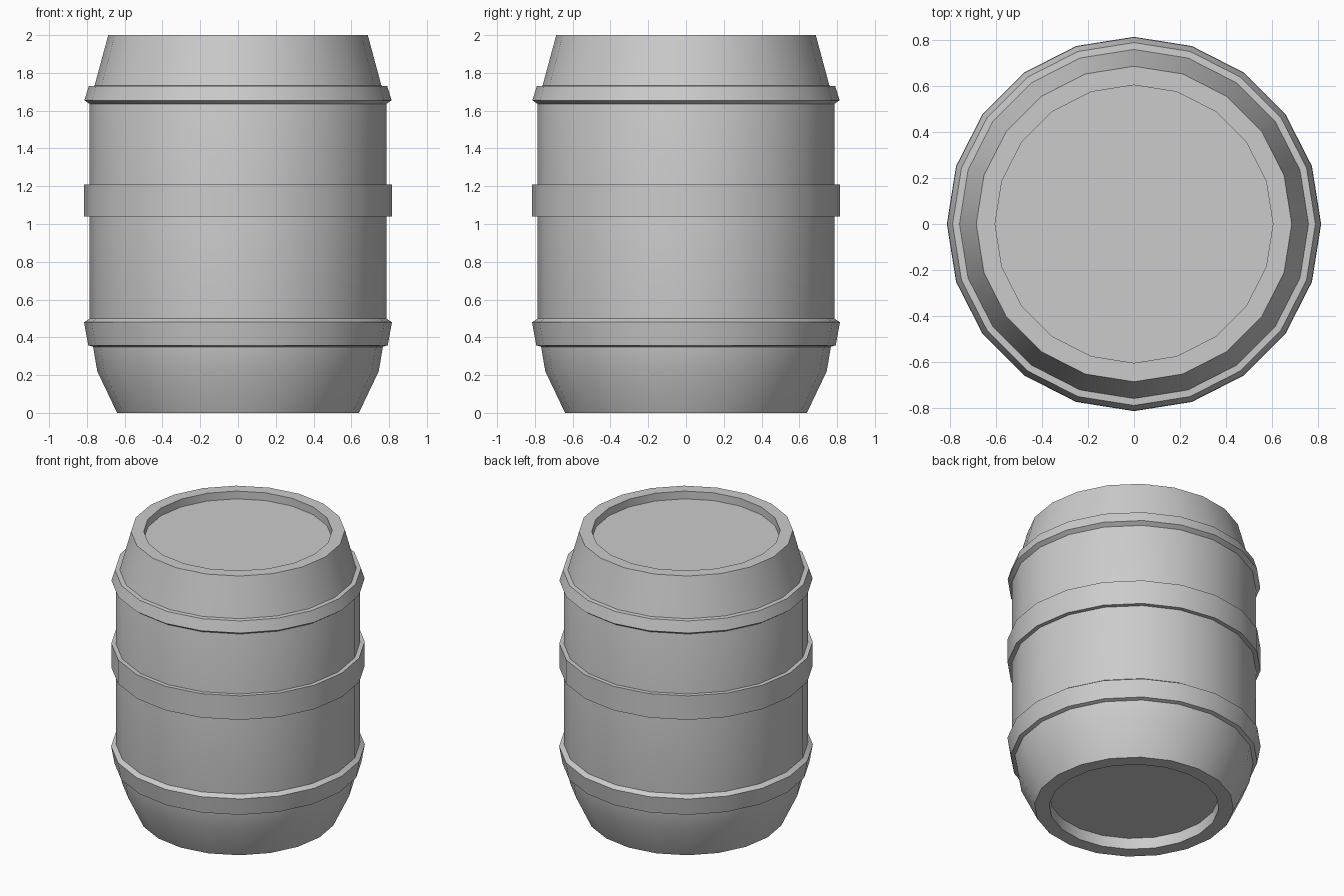
import bpy, bmesh, math

if "Cube" in bpy.data.objects:
    bpy.data.objects.remove(bpy.data.objects["Cube"])

SIDES = 20


def lathe(name, profile):
    """Revolve (radius, z) points around z; radius 0 becomes a flat cap."""
    bm = bmesh.new()
    rings = []
    for r, z in profile:
        rings.append([bm.verts.new((r * math.cos(2 * math.pi * i / SIDES),
                                    r * math.sin(2 * math.pi * i / SIDES), z))
                      for i in range(SIDES)])
    for a, b in zip(rings, rings[1:]):
        for i in range(SIDES):
            j = (i + 1) % SIDES
            bm.faces.new((a[i], a[j], b[j], b[i]))
    return bm, rings


def finish(name, bm):
    mesh = bpy.data.meshes.new(name)
    bm.to_mesh(mesh)
    bm.free()
    obj = bpy.data.objects.new(name, mesh)
    bpy.context.collection.objects.link(obj)
    bpy.ops.object.select_all(action='DESELECT')
    obj.select_set(True)
    bpy.context.view_layer.objects.active = obj
    bpy.ops.object.shade_smooth_by_angle(angle=math.radians(30))
    return obj


# Barrel body with recessed bottom and lid
bm, rings = lathe("barrel_body", [
    (0.545, 0.08), (0.545, 0.0), (0.64, 0.0), (0.745, 0.22), (0.767, 0.35),
    (0.785, 0.50), (0.785, 1.635), (0.76, 1.73), (0.687, 2.0),
    (0.605, 2.0), (0.605, 1.945)])
bm.faces.new(rings[0][::-1])
bm.faces.new(rings[-1])
finish("barrel_body", bm)

# Hoops, each an open strip meeting the body
hoops = {
    "lower_hoop": [(0.767, 0.35), (0.793, 0.358), (0.815, 0.48), (0.785, 0.50)],
    "middle_hoop": [(0.785, 1.04), (0.814, 1.04), (0.814, 1.21), (0.785, 1.21)],
    "upper_hoop": [(0.785, 1.635), (0.813, 1.655), (0.79, 1.73), (0.76, 1.732)],
}
for name, profile in hoops.items():
    bm, _ = lathe(name, profile)
    finish(name, bm)
